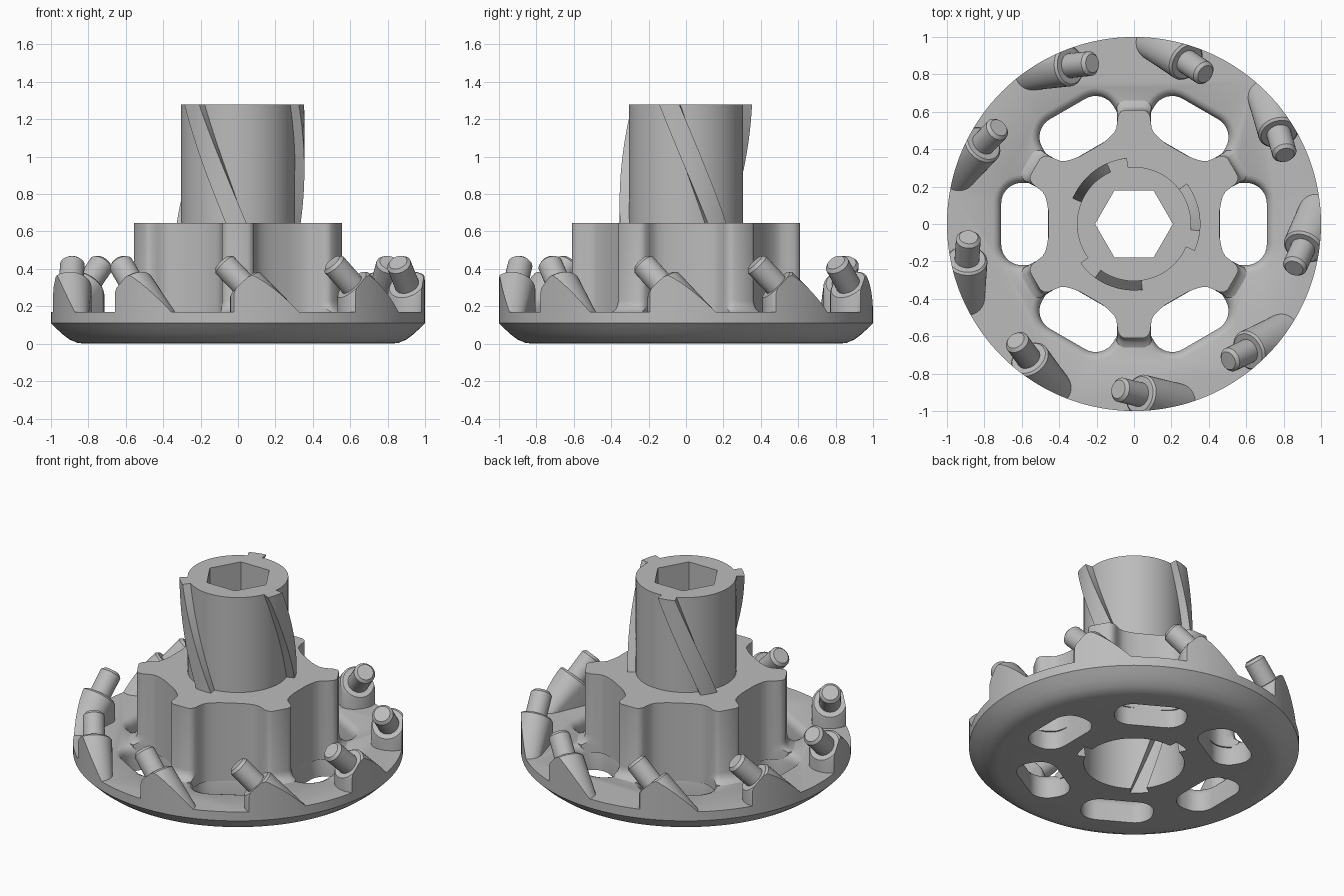
import bpy, bmesh, math
from mathutils import Vector, Matrix

cube = bpy.data.objects.get("Cube")
if cube:
    bpy.data.objects.remove(cube, do_unlink=True)

grey = bpy.data.materials.new("plain_grey")
grey.use_nodes = True
COLOUR = (0.5, 0.5, 0.5, 1)
grey.diffuse_color = COLOUR
grey.node_tree.nodes["Principled BSDF"].inputs["Base Color"].default_value = COLOUR


def finish(name, bm):
    bmesh.ops.recalc_face_normals(bm, faces=bm.faces)
    mesh = bpy.data.meshes.new(name)
    bm.to_mesh(mesh)
    bm.free()
    mesh.materials.append(grey)
    obj = bpy.data.objects.new(name, mesh)
    bpy.context.collection.objects.link(obj)
    return obj


def loft(name, rings):
    """Skin a stack of equal rings of points and cap both ends."""
    bm = bmesh.new()
    stack = [[bm.verts.new(p) for p in ring] for ring in rings]
    n = len(stack[0])
    for low, high in zip(stack, stack[1:]):
        for i in range(n):
            j = (i + 1) % n
            bm.faces.new((low[i], low[j], high[j], high[i]))
    bm.faces.new(stack[0][::-1])
    bm.faces.new(stack[-1])
    return finish(name, bm)


def polar(r, degrees, z):
    a = math.radians(degrees)
    return Vector((r * math.cos(a), r * math.sin(a), z))


def lathe(name, profile, sides=144):
    return loft(name, [[polar(r, 360 * i / sides, z) for i in range(sides)]
                       for r, z in profile])


def activate(obj):
    bpy.ops.object.select_all(action='DESELECT')
    obj.select_set(True)
    bpy.context.view_layer.objects.active = obj


def carve(obj, cutter, operation='DIFFERENCE'):
    mod = obj.modifiers.new("carve", 'BOOLEAN')
    mod.operation, mod.solver, mod.object = operation, 'EXACT', cutter
    activate(obj)
    bpy.ops.object.modifier_apply(modifier=mod.name)


def smooth(obj, angle=32):
    activate(obj)
    bpy.ops.object.shade_smooth_by_angle(angle=math.radians(angle))


def splined(name, z0, z1, core, ridge, start, turn=-68, steps=24):
    """Cylinder with three helical ridges; turn is degrees per unit height."""
    outline = []
    for k in range(3):
        base = start + 120 * k
        outline += [(ridge, base + 3 * i) for i in range(7)]
        outline += [(core, base + 18 + 3 * i) for i in range(35)]
    rings = []
    for s in range(steps + 1):
        z = z0 + (z1 - z0) * s / steps
        rings.append([polar(r, a + turn * (z - z0), z) for r, a in outline])
    return loft(name, rings)


# Cutters: hexagonal bore, ridged socket, six flared slots
hex_cutter = lathe("hex_cutter", [(0.208, 0.5), (0.208, 1.5)], 6)
socket_cutter = splined("socket_cutter", -0.02, 0.6, 0.305, 0.36, 217)


def slot_ring(grow, z):
    half_r, half_t, corner = 0.125 + grow, 0.22 + grow, 0.11 + grow
    points = []
    for i, (sx, sy) in enumerate([(1, 1), (-1, 1), (-1, -1), (1, -1)]):
        for k in range(9):
            c = polar(corner, 90 * i + 90 * k / 8, z)
            points.append(c + Vector((0.585 + sx * (half_r - corner),
                                      sy * (half_t - corner), 0)))
    return points


slot_levels = [(0, -0.1), (0, 0.115), (0.006, 0.14), (0.02, 0.16), (0.045, 0.171), (0.045, 0.3)]
slot_cutters = []
for k in range(6):
    cutter = loft("slot_cutter", [slot_ring(g, z) for g, z in slot_levels])
    cutter.matrix_world = Matrix.Rotation(math.radians(60 * k), 4, 'Z')
    slot_cutters.append(cutter)

# Base disc with rounded lower edge
disc = lathe("base_disc", [(0.82, 0), (0.86, 0.005), (0.9, 0.022), (0.94, 0.052),
                           (0.975, 0.085), (1, 0.11), (1, 0.17)])
for cutter in slot_cutters + [socket_cutter]:
    carve(disc, cutter)
smooth(disc)

# Six-lobed hub, slightly flared at the foot of each lobe
half_lobe = [(0, 0.61), (5, 0.612), (7, 0.603), (8.4, 0.585), (9.3, 0.555), (10.5, 0.52),
             (12.5, 0.498), (16, 0.48), (21, 0.464), (26, 0.459), (30, 0.458)]
lobe = [(-a, r) for a, r in half_lobe[:0:-1]] + half_lobe[:-1]


def hub_ring(flare, z):
    return [polar(r + (flare if r > 0.57 else 0), 30 + 60 * k + a, z)
            for k in range(6) for a, r in lobe]


hub = loft("lobed_hub", [hub_ring(f, z) for f, z in
                         [(0.05, 0.12), (0.05, 0.17), (0.022, 0.183), (0.006, 0.205),
                          (0, 0.23), (0, 0.645)]])
carve(hub, socket_cutter)
carve(hub, hex_cutter)
smooth(hub)

# Shaft with three helical ridges
shaft = splined("ridged_shaft", 0.62, 1.28, 0.305, 0.355, 261)
carve(shaft, hex_cutter)
smooth(shaft)

# Tooth body: slanted cylinder, filled down to the disc and trimmed at the rim
axis = Vector((-0.68, 0.17, 0.71)).normalized()
seat = Vector((0.03, -0.912, 0.315))
tilt = axis.to_track_quat('Z', 'Y').to_matrix()


def slanted(profile, sides=32):
    return [[seat + tilt @ polar(r, 360 * i / sides, h) for i in range(sides)]
            for r, h in profile]


bm = bmesh.new()
for ring in slanted([(0.11, -0.42), (0.11, -0.012), (0.098, 0)]):
    for p in ring:
        bm.verts.new(p)
        bm.verts.new((p.x, p.y, 0.1))
hull = bmesh.ops.convex_hull(bm, input=bm.verts)
spare = {g for g in hull["geom_interior"] + hull["geom_unused"]
         if isinstance(g, bmesh.types.BMVert)}
bmesh.ops.delete(bm, geom=list(spare), context='VERTS')
tooth = finish("tooth_body", bm)
rim_cutter = lathe("rim_cutter", [(1, 0.12), (1, 1)])
carve(tooth, rim_cutter, 'INTERSECT')
smooth(tooth)

# Pin standing out of the tooth
pin = loft("tooth_pin", slanted([(0.066, -0.04), (0.066, 0.15), (0.05, 0.168)]))
smooth(pin)

# Nine teeth around the rim
for part in (tooth, pin):
    for k in range(1, 9):
        copy = part.copy()
        copy.name = f"{part.name}_{k + 1}"
        copy.matrix_world = Matrix.Rotation(math.radians(40 * k), 4, 'Z')
        bpy.context.collection.objects.link(copy)

for cutter in slot_cutters + [hex_cutter, socket_cutter, rim_cutter]:
    bpy.data.objects.remove(cutter, do_unlink=True)
